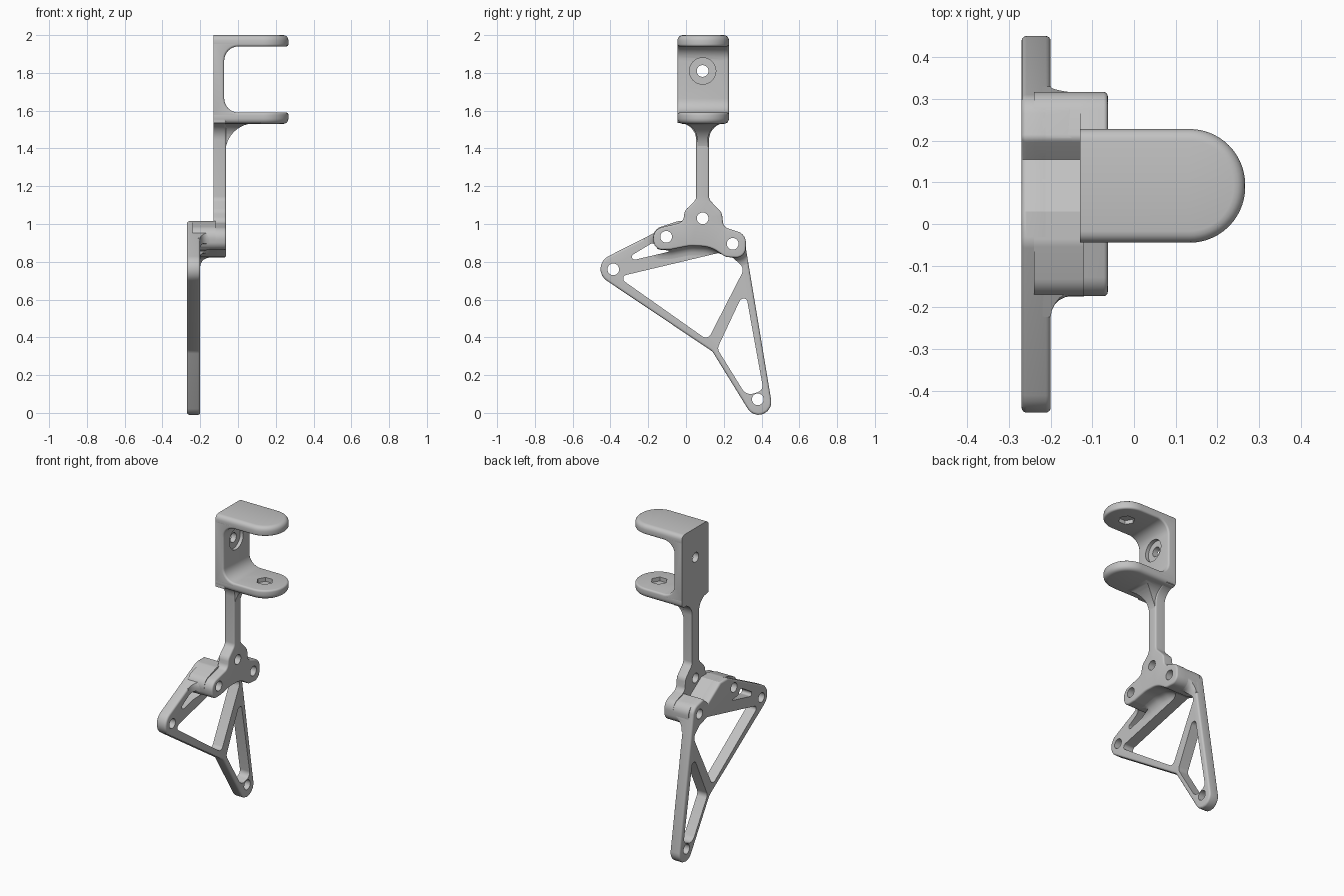
import bpy, bmesh, math
from mathutils import Vector

if "Cube" in bpy.data.objects:
    bpy.data.objects.remove(bpy.data.objects["Cube"])

grey = bpy.data.materials.new("plain grey")
grey.use_nodes = True
grey.diffuse_color = (0.54, 0.54, 0.54, 1)
grey.node_tree.nodes["Principled BSDF"].inputs["Base Color"].default_value = (0.54, 0.54, 0.54, 1)


def rounded(corners, steps=8):
    """Turn (u, v, radius) corners into a counter-clockwise outline with circular arcs."""
    out = []
    for i, (u, v, r) in enumerate(corners):
        p = Vector((u, v))
        if r == 0:
            out.append(p)
            continue
        before, after = corners[i - 1], corners[(i + 1) % len(corners)]
        a, b = Vector(before[:2]) - p, Vector(after[:2]) - p
        half = a.angle(b) / 2
        t = min([r / math.tan(half)] + [d.length * (0.49 if c[2] else 0.98)
                                        for d, c in ((a, before), (b, after))])
        start, end, w = p + a.normalized() * t, p + b.normalized() * t, math.sin(half)
        for k in range(steps + 1):
            s = k / steps
            f, g, h = (1 - s) ** 2, 2 * w * s * (1 - s), s * s
            out.append((start * f + p * g + end * h) / (f + g + h))
    area = sum(out[i - 1].cross(out[i]) for i in range(len(out)))
    return out if area > 0 else out[::-1]


def offset(outline, d, keep):
    """Move an outline outwards by d; keep leaves its lowest-u side in place."""
    low = min(p.x for p in outline)
    out = []
    for i, p in enumerate(outline):
        e1 = (p - outline[i - 1]).normalized()
        e2 = (outline[(i + 1) % len(outline)] - p).normalized()
        n1, n2 = Vector((e1.y, -e1.x)), Vector((e2.y, -e2.x))
        q = p + (n1 + n2) * (d / max(0.3, 1 + n1.dot(n2)))
        if keep and p.x < low + 0.001:
            q.x = p.x
        out.append(q)
    return out


def solid(name, outline, axis, rings, keep=False, holes=()):
    """Loft an outline along an axis through (position, offset) rings, with straight holes."""
    place = {"x": lambda p, t: (t, p.x, p.y), "y": lambda p, t: (p.x, t, p.y),
             "z": lambda p, t: (p.x, p.y, t)}[axis]
    ends = [rings[0][0], rings[-1][0]]
    bm = bmesh.new()
    tubes = [[[bm.verts.new(place(p, t)) for p in offset(outline, d, keep)] for t, d in rings]]
    tubes += [[[bm.verts.new(place(p, t)) for p in hole] for t in ends] for hole in holes]
    for loops in tubes:
        n = len(loops[0])
        for a, b in zip(loops, loops[1:]):
            for i in range(n):
                j = (i + 1) % n
                bm.faces.new((a[i], a[j], b[j], b[i]))
    for end in (0, -1):
        rim = [bm.edges.get((t[end][i - 1], t[end][i])) for t in tubes for i in range(len(t[end]))]
        bmesh.ops.triangle_fill(bm, edges=rim, use_beauty=True)
    bmesh.ops.recalc_face_normals(bm, faces=bm.faces)
    mesh = bpy.data.meshes.new(name)
    bm.to_mesh(mesh)
    bm.free()
    mesh.materials.append(grey)
    ob = bpy.data.objects.new(name, mesh)
    bpy.context.collection.objects.link(ob)
    return ob


def combine(ob, cutter, operation="DIFFERENCE"):
    """Apply a boolean, then discard the cutter."""
    m = ob.modifiers.new("cut", "BOOLEAN")
    m.object, m.operation, m.solver = cutter, operation, "EXACT"
    bpy.context.view_layer.objects.active = ob
    bpy.ops.object.modifier_apply(modifier=m.name)
    bpy.data.objects.remove(cutter)


def disc(u, v, r, sides=32):
    return [Vector((u + r * math.cos(math.tau * k / sides), v + r * math.sin(math.tau * k / sides)))
            for k in range(sides)]


def rim(b):
    """Quarter-round steps of (depth, inset), from the side wall to the cap."""
    return [(b * (1 - math.sin(k * math.pi / 8)), -b * (1 - math.cos(k * math.pi / 8)))
            for k in range(5)] if b else [(0, 0)]


def eased(lo, hi, b_lo, b_hi):
    """Rings of a slab with rounded rims."""
    return [(lo + z, d) for z, d in rim(b_lo)[::-1]] + [(hi - z, d) for z, d in rim(b_hi)]


MID = 0.088        # centre line of the hanger in y
BACK = -0.13       # back plane of the hanger in x

lobe_bolts = [disc(-0.105, 0.932, 0.031), disc(0.247, 0.895, 0.031)]
neck_bolt = disc(MID, 1.03, 0.031)
tip_bolts = [disc(-0.385, 0.76, 0.031), disc(0.38, 0.072, 0.031)]

# Corners shared by the neck foot, the block and its fillet: the arched underside with two lobes
arch = [(-0.18, 0.97, 0.06), (-0.165, 0.862, 0.06), (-0.08, 0.865, 0.05), (0.02, 0.885, 0.2),
        (0.13, 0.88, 0.2), (0.21, 0.825, 0.06), (0.315, 0.82, 0.07), (0.318, 0.945, 0.06)]
notch = [(0.205, 0.975, 0.02), (0.155, 0.93, 0), (0.03, 1.015, 0), (-0.045, 1.015, 0.06)]

# Triangular frame plate with three openings
openings = [rounded(c) for c in (
    [(-0.36, 0.79, 0.015), (-0.17, 0.905, 0.03), (-0.15, 0.865, 0.02), (-0.07, 0.858, 0.004)],
    [(-0.36, 0.72, 0.02), (0.115, 0.385, 0.03), (0.31, 0.765, 0.04), (0.25, 0.82, 0.03),
     (0.17, 0.846, 0.02)],
    [(0.165, 0.34, 0.04), (0.32, 0.09, 0.05), (0.41, 0.12, 0.035), (0.322, 0.605, 0.025),
     (0.29, 0.605, 0.03)])]
frame_outline = rounded([(-0.526, 0.771, 0.075), (0.14, 0.325, 0.06), (0.507, -0.27, 0.07),
                         (0.304, 0.95, 0.06)] + notch)
frame_holes = openings + lobe_bolts + tip_bolts
solid("frame_plate", frame_outline, "x", eased(-0.27, -0.2, 0.012, 0.012), holes=frame_holes)

# Thick block that carries the foot of the neck
solid("mount_block", rounded(arch + notch), "x", [(-0.24, 0), (-0.12, 0)], holes=lobe_bolts)

# Concave fillet between block and plate, trimmed to the plate outline and its holes
curve = [(-0.15 - 0.05 * math.sin(k * math.pi / 10), 0.05 * (1 - math.cos(k * math.pi / 10)))
         for k in range(6)]
fillet = solid("block_fillet", rounded(arch + [(0.1, 1.0, 0)]), "x", [(-0.22, 0.05)] + curve[::-1])
combine(fillet, solid("limit", frame_outline, "x", [(-0.3, 0), (-0.1, 0)], holes=frame_holes),
        "INTERSECT")

# Neck: lobed foot, slim stem and flare up to the bracket
solid("neck", rounded(
    arch + [(0.198, 0.985, 0.04), (0.19, 1.06, 0.05), (0.122, 1.13, 0.04), (0.122, 1.535, 0.09),
            (0.22, 1.535, 0), (0.22, 1.56, 0), (-0.044, 1.56, 0), (-0.044, 1.535, 0),
            (0.054, 1.535, 0.09), (0.054, 1.13, 0.04), (-0.007, 1.07, 0.05), (-0.015, 1.01, 0.04)]),
    "x", eased(BACK, -0.063, 0, 0.01), holes=lobe_bolts + [neck_bolt])

# Curved gusset under the lower shelf: flare shape crossed with a side arc
gusset = solid("shelf_gusset", rounded([(-0.08, 1.3, 0), (-0.067, 1.3, 0), (-0.067, 1.533, 0.155),
                                        (0.25, 1.533, 0), (0.25, 1.55, 0), (-0.08, 1.55, 0)], 12),
               "y", [(-0.2, 0), (0.4, 0)])
combine(gusset, solid("flare", rounded(
    [(0.06, 1.25, 0), (0.116, 1.25, 0), (0.116, 1.535, 0.09), (0.21, 1.535, 0), (0.21, 1.6, 0),
     (-0.034, 1.6, 0), (-0.034, 1.535, 0), (0.06, 1.535, 0.09)]), "x", [(-0.3, 0), (0.12, 0)]),
    "INTERSECT")

# Two round-ended shelves with hexagonal blind recesses facing each other
plan = rounded([(BACK, -0.045, 0), (0.267, -0.045, 0.135), (0.267, 0.228, 0.135), (BACK, 0.228, 0)], 14)
for name, rings, face in (("lower_shelf", eased(1.53, 1.59, 0.028, 0.012), 1.59),
                          ("upper_shelf", eased(1.94, 2.0, 0.012, 0.028), 1.94)):
    shelf = solid(name, plan, "z", rings, keep=True)
    combine(shelf, solid("recess", disc(0.13, MID, 0.05, 6), "z",
                         [(face - 0.025, 0), (face + 0.025, 0)]))

# Bracket back wall with rounded inner corners and a counterbored hole
wall = solid("bracket_wall", rounded([
    (BACK, 1.56, 0), (0.006, 1.56, 0), (0.006, 1.59, 0), (-0.073, 1.59, 0.075),
    (-0.073, 1.94, 0.075), (0.006, 1.94, 0), (0.006, 1.97, 0), (BACK, 1.97, 0)]),
    "y", eased(-0.045, 0.228, 0.012, 0.012), keep=True)
combine(wall, solid("counterbore", disc(MID, 1.81, 0.07), "x", [(-0.095, 0), (0, 0)]))
combine(wall, solid("drill", disc(MID, 1.81, 0.031), "x", [(-0.3, 0), (0, 0)]))

# Smooth the curved faces, keep the edges
bpy.ops.object.select_all(action="DESELECT")
for ob in bpy.context.collection.objects:
    if ob.type == "MESH" and ob.data.materials and ob.data.materials[0] == grey:
        ob.select_set(True)
        bpy.context.view_layer.objects.active = ob
bpy.ops.object.shade_smooth_by_angle(angle=math.radians(32))
